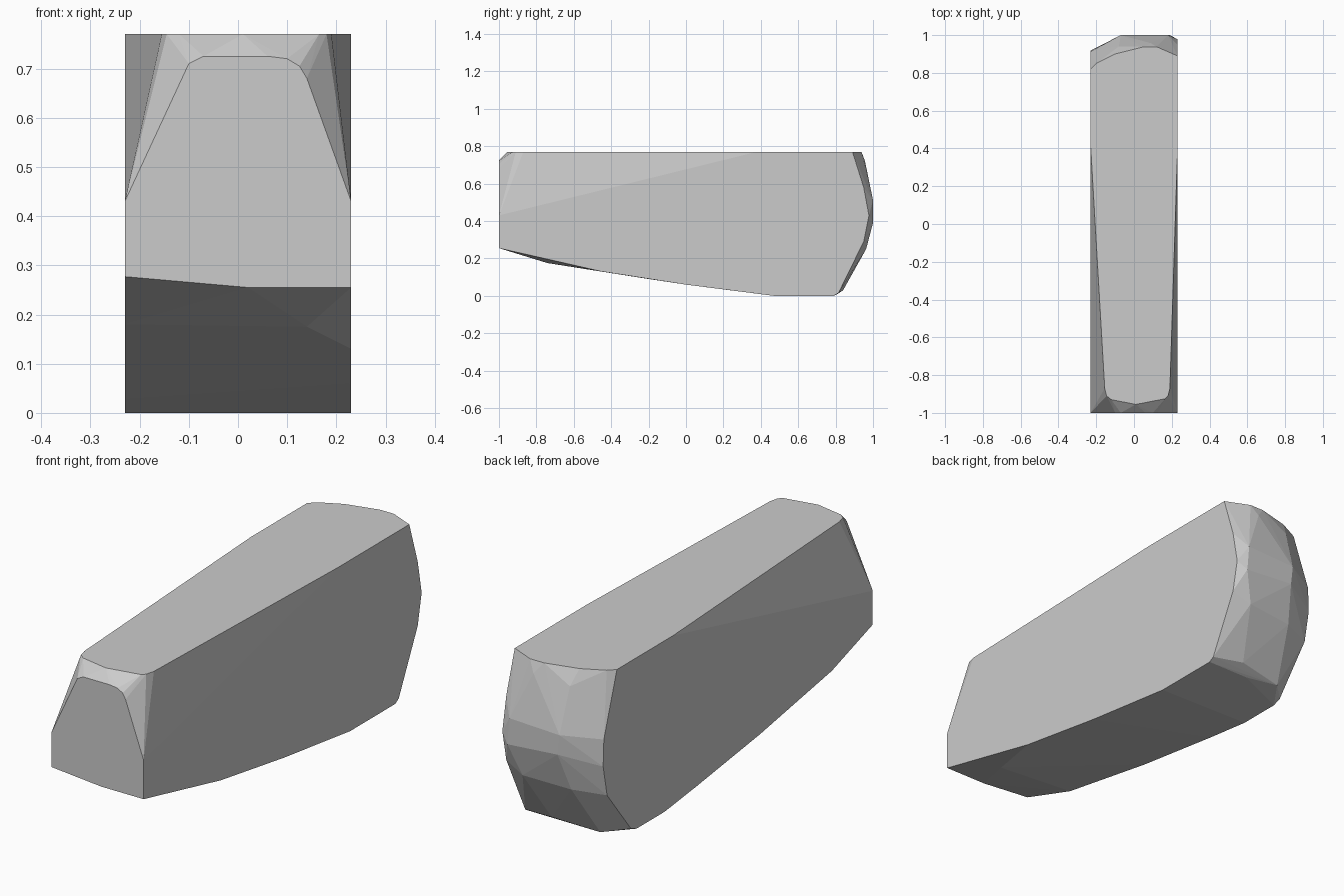
import bpy, bmesh
from math import radians

if "Cube" in bpy.data.objects:
    bpy.data.objects.remove(bpy.data.objects["Cube"])

W = 0.23   # half width
H = 0.77   # height

# flat front end: (x, z) at y = -1
front = [(-W, .277), (-W, .43), (-.10, .71), (-.07, .725), (.06, .725), (.10, .72),
         (.125, .705), (.14, .68), (W, .43), (W, .255), (.02, .255)]
# flat top: (x, y) at z = H
top = [(-W, .42), (-W, .82), (-.20, .85), (-.10, .90), (.05, .938), (.12, .938), (W, .89),
       (W, .38), (.19, -.87), (.18, -.91), (.165, -.925), (.01, -.955), (-.12, -.93),
       (-.145, -.91), (-.155, -.87)]
# flat sides: (y, z) of the underside curve and the rounded rear edge
right = [(-.45, .13), (0, .06), (.47, 0), (.79, 0), (.815, .015), (.95, .29), (.978, .43), (.95, .58)]
left = [(-.71, .18), (-.20, .09), (.25, .028), (.48, 0), (.68, 0), (.72, .015), (.89, .23),
        (.918, .37), (.913, .49)]
# bulging rear end and underside corner
rear = [(-.07, 1, .50), (-.06, 1, .41), (.18, 1, .51), (.19, 1, .39), (.09, .957, .72),
        (-.08, .94, .70), (.14, .963, .25), (-.09, .945, .24), (-.14, .81, .01),
        (.08, .84, .03), (.02, .79, 0), (.14, -.74, .175)]

points = [(x, -1, z) for x, z in front] + [(x, y, H) for x, y in top]
points += [(W, y, z) for y, z in right] + [(-W, y, z) for y, z in left] + rear

# faceted block: hull around the outlines, with flat areas merged
bm = bmesh.new()
for p in points:
    bm.verts.new(p)
hull = bmesh.ops.convex_hull(bm, input=bm.verts[:])
loose = {v for v in hull["geom_interior"] + hull["geom_unused"] if isinstance(v, bmesh.types.BMVert)}
bmesh.ops.delete(bm, geom=list(loose), context='VERTS')
bmesh.ops.dissolve_limit(bm, angle_limit=radians(0.5), verts=bm.verts[:], edges=bm.edges[:])
bmesh.ops.recalc_face_normals(bm, faces=bm.faces[:])

mesh = bpy.data.meshes.new("faceted_block")
bm.to_mesh(mesh)
bm.free()
bpy.context.collection.objects.link(bpy.data.objects.new("faceted_block", mesh))
